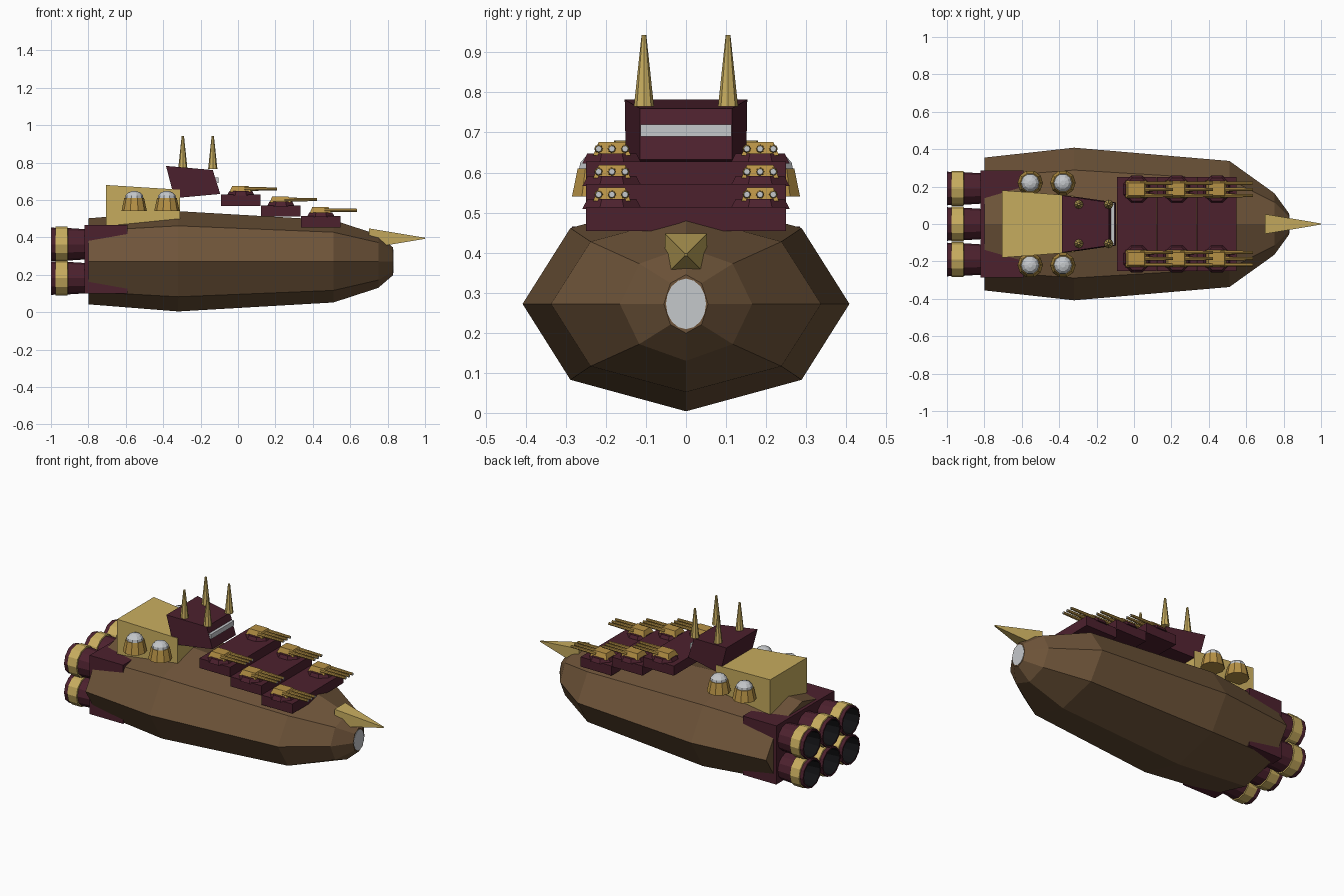
import bpy, bmesh, math
from mathutils import Matrix, Vector

if "Cube" in bpy.data.objects:
    bpy.data.objects.remove(bpy.data.objects["Cube"])


def material(name, rgb):
    m = bpy.data.materials.new(name)
    m.diffuse_color = (*rgb, 1)
    m.use_nodes = True
    m.node_tree.nodes["Principled BSDF"].inputs["Base Color"].default_value = m.diffuse_color
    return m


BROWN = material("hull brown", (0.155, 0.088, 0.041))
MAROON = material("dark maroon", (0.073, 0.015, 0.027))
GOLD = material("pale gold", (0.58, 0.42, 0.115))
BRASS = material("brass", (0.47, 0.285, 0.06))
SILVER = material("silver", (0.56, 0.58, 0.60))
BLACK = material("black", (0.006, 0.006, 0.007))


def finish(bm, name, mats):
    bmesh.ops.recalc_face_normals(bm, faces=bm.faces)
    me = bpy.data.meshes.new(name)
    bm.to_mesh(me)
    bm.free()
    for m in mats:
        me.materials.append(m)
    ob = bpy.data.objects.new(name, me)
    bpy.context.collection.objects.link(ob)
    return ob


def loft(name, rings, mats, bands=None):
    """Skin equal-length rings of points; cap both ends. bands = material per strip."""
    bm = bmesh.new()
    vr = [[bm.verts.new(p) for p in r] for r in rings]
    n = len(vr[0])
    for k in range(len(vr) - 1):
        for i in range(n):
            j = (i + 1) % n
            f = bm.faces.new((vr[k][i], vr[k][j], vr[k + 1][j], vr[k + 1][i]))
            f.material_index = bands[k] if bands else 0
    bm.faces.new(vr[0][::-1]).material_index = bands[0] if bands else 0
    bm.faces.new(vr[-1]).material_index = bands[-1] if bands else 0
    return finish(bm, name, mats)


def ring(axis, pos, centre, ra, rb, n, phase=0.0):
    """Ellipse of n points around the x or z axis."""
    pts = []
    for i in range(n):
        a = 2 * math.pi * i / n + phase
        c, s = ra * math.cos(a), rb * math.sin(a)
        pts.append((pos, centre[0] + c, centre[1] + s) if axis == 'x'
                   else (centre[0] + c, centre[1] + s, pos))
    return pts


def lathe(name, axis, centre, profile, n, mats, bands=None, phase=0.0):
    return loft(name, [ring(axis, p, centre, r, r, n, phase) for p, r in profile], mats, bands)


def box(name, x0, x1, y, z0, z1, mat, yc=0.0, y1=None):
    """Box with half width y at x0 and y1 at x1."""
    y1 = y if y1 is None else y1
    rings = [[(x, yc - w, z0), (x, yc + w, z0), (x, yc + w, z1), (x, yc - w, z1)]
             for x, w in ((x0, y), (x1, y1))]
    return loft(name, rings, [mat])


# hull: eight-sided lofted body along x
HZ = 0.272
sections = [(-0.80, 0.355, 0.23), (-0.32, 0.408, 0.268), (0.51, 0.337, 0.22),
            (0.75, 0.165, 0.142), (0.83, 0.055, 0.073)]
loft("hull", [ring('x', x, (0, HZ), ry, rz, 8) for x, ry, rz in sections], [BROWN])

# bow port disc and ram
loft("bow_port", [ring('x', x, (0, HZ), 0.05, 0.063, 16) for x in (0.825, 0.832)], [SILVER])
lathe("bow_ram", 'x', (0, 0.395), [(0.70, 0.075), (1.0, 0.004)], 4, [GOLD], phase=math.pi / 4)

# stern block and six engine nozzles
box("stern_block", -0.82, -0.59, 0.285, 0.10, 0.465, MAROON)
for y in (-0.19, 0, 0.19):
    for z in (0.182, 0.363):
        lathe("engine_nozzle", 'x', (y, z),
              [(-0.80, 0.08), (-0.91, 0.087), (-0.912, 0.094), (-0.975, 0.094),
               (-0.977, 0.088), (-1.0, 0.09), (-1.0, 0.08), (-0.90, 0.068), (-0.90, 0.03)],
              12, [MAROON, GOLD, BLACK, SILVER], [0, 1, 1, 1, 0, 0, 2, 3])

# gold deckhouse, roof sloping down toward the bow
loft("deckhouse", [[(x, -w, z0), (x, w, z0), (x, w, z1), (x, -w, z1)]
                   for x, w, z0, z1 in ((-0.705, 0.18, 0.42, 0.68), (-0.31, 0.15, 0.45, 0.655))], [GOLD])

# dome emplacements beside the deckhouse
for x in (-0.555, -0.38):
    for y in (-0.22, 0.22):
        lathe("dome_base", 'z', (x, y), [(0.54, 0.068), (0.61, 0.053)], 10, [BRASS])
        lathe("dome_cap", 'z', (x, y),
              [(0.605, 0.05), (0.625, 0.046), (0.64, 0.032), (0.647, 0.012)], 10, [SILVER])

# bridge: raked tapered block with a window band
back = [(-0.34, -0.15, 0.61), (-0.34, 0.15, 0.61), (-0.385, 0.153, 0.782), (-0.385, -0.153, 0.782)]
front = [(-0.095, -0.115, 0.632), (-0.095, 0.115, 0.632), (-0.135, 0.115, 0.76), (-0.135, -0.115, 0.76)]
loft("bridge", [back, front], [MAROON])
box("bridge_window", -0.126, -0.105, 0.113, 0.69, 0.72, SILVER)

# spires on the bridge roof
for x in (-0.295, -0.135):
    for y in (-0.105, 0.105):
        lathe("spire", 'z', (x, y), [(0.765, 0.025), (0.943, 0.006)], 8, [GOLD])

# three stepped gun decks, each with a pair of triple turrets
for k in range(3):
    x, z = 0.015 + 0.214 * k, 0.568 - 0.057 * k
    box("gun_deck", x - 0.106, x + 0.106, 0.25, z, z + 0.06, MAROON)
    for y in (-0.185, 0.185):
        lathe("turret_base", 'z', (x, y), [(z + 0.055, 0.08), (z + 0.08, 0.066)], 8,
              [MAROON], phase=math.pi / 8)
        # wedge-shaped gun house
        loft("turret_house",
             [[(x - 0.06 + d, y - 0.047 + d, h), (x + 0.055 - d, y - 0.047 + d, h),
               (x + 0.055 - d, y + 0.047 - d, h), (x - 0.06 + d, y + 0.047 - d, h)]
              for d, h in ((0, z + 0.075), (0.014, z + 0.108))], [BRASS])
        for o in (-0.033, 0, 0.033):
            lathe("gun_barrel", 'x', (y + o, z + 0.091),
                  [(x + 0.02, 0.011), (x + 0.193, 0.008), (x + 0.194, 0.006)], 8,
                  [BRASS, SILVER], [0, 1])
